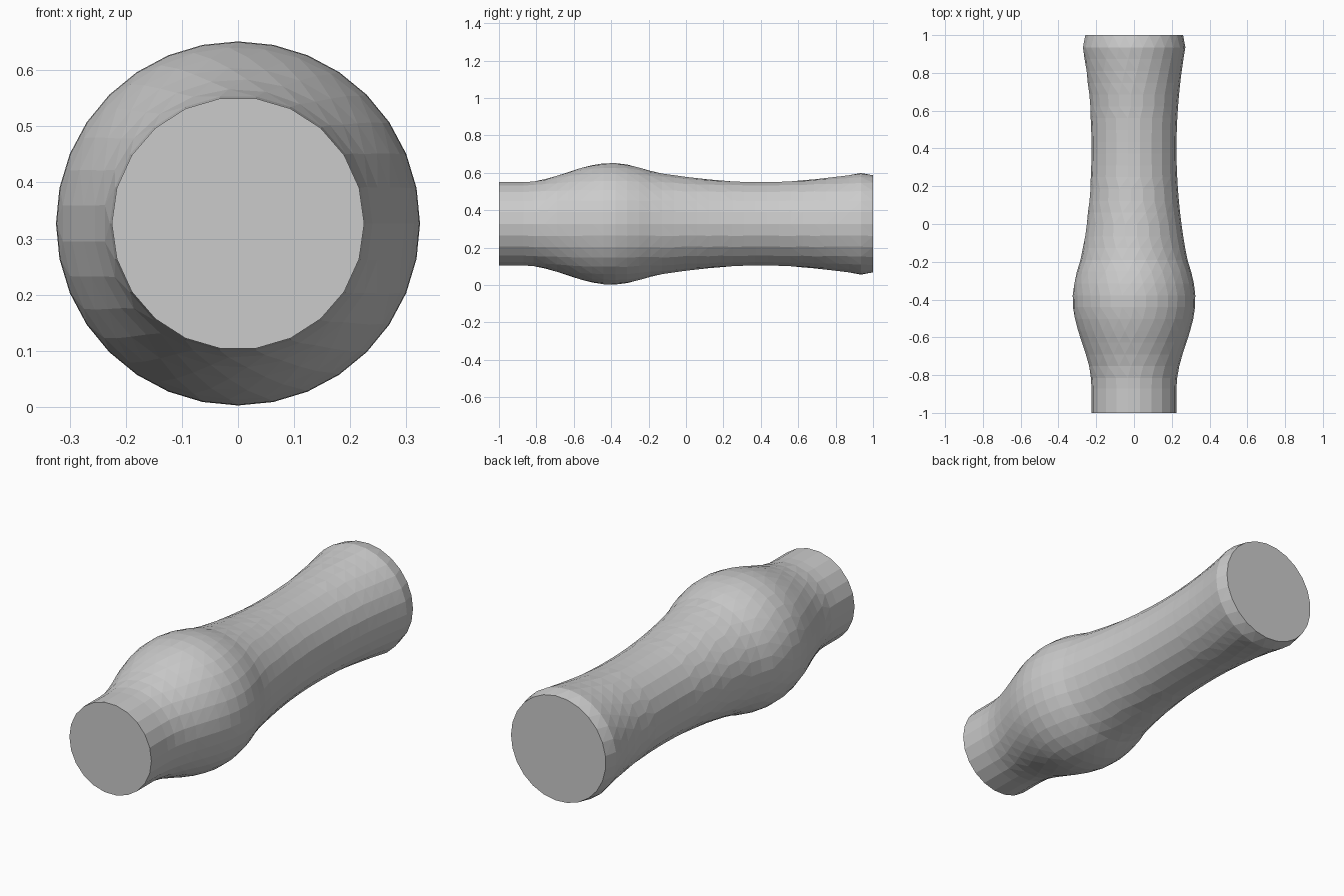
import bpy, bmesh
from math import pi, cos, sin

if "Cube" in bpy.data.objects:
    bpy.data.objects.remove(bpy.data.objects["Cube"])

AXIS_Z = 0.327      # height of the handle's centre line
FACET = 0.0643      # target facet width, so wide rings get more sides


def radius(y):
    if y < -0.18:   # rounded bulge near the front
        return 0.275 + 0.05 * cos(pi * (y + 0.4) / 0.47)
    return 0.225 + 0.047 * ((y - 0.4) / 0.535) ** 2   # flared neck


def add_ring(bm, y, r):
    n = round(2 * pi * r / FACET)
    return [bm.verts.new((r * cos(2 * pi * i / n), y, AXIS_Z + r * sin(2 * pi * i / n)))
            for i in range(n)]


def join_rings(bm, a, b):
    na, nb = len(a), len(b)
    if na == nb:
        for i in range(na):
            j = (i + 1) % na
            bm.faces.new((a[i], a[j], b[j], b[i]))
        return
    i = j = 0
    while i < na or j < nb:
        if j >= nb or (i < na and (i + 1) * nb <= (j + 1) * na):
            bm.faces.new((a[i], a[(i + 1) % na], b[j % nb]))
            i += 1
        else:
            bm.faces.new((a[i % na], b[(j + 1) % nb], b[j]))
            j += 1


# Front collar, bulge and neck, back lip
profile = [(-1, 0.225), (-0.87, 0.225)]
profile += [(y, radius(y)) for y in (-0.815 + 1.75 * k / 28 for k in range(29))]
profile += [(1, 0.26)]

bm = bmesh.new()
rings = [add_ring(bm, y, r) for y, r in profile]
for a, b in zip(rings, rings[1:]):
    join_rings(bm, a, b)

# Flat end caps
bm.faces.new(rings[0])
bm.faces.new(rings[-1])
bmesh.ops.recalc_face_normals(bm, faces=bm.faces[:])

mesh = bpy.data.meshes.new("turned_handle")
bm.to_mesh(mesh)
bm.free()
bpy.context.collection.objects.link(bpy.data.objects.new("turned_handle", mesh))
